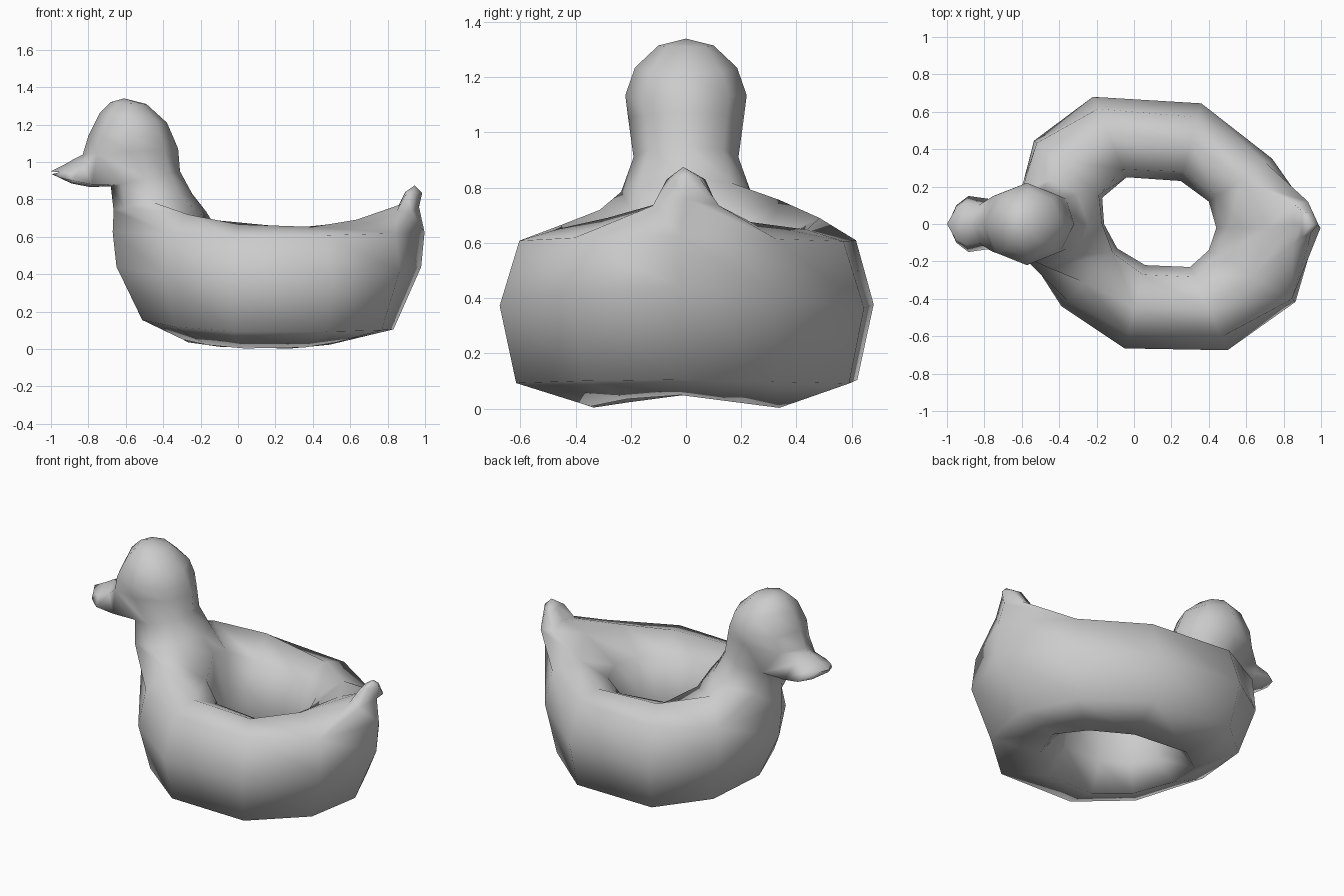
import bpy
import bmesh
from math import cos, sin, tau
from mathutils import Vector

cube = bpy.data.objects.get("Cube")
if cube:
    bpy.data.objects.remove(cube, do_unlink=True)

grey = bpy.data.materials.new("soft grey")
grey.use_nodes = True
colour = (0.6, 0.6, 0.6, 1)
grey.diffuse_color = colour
grey.node_tree.nodes["Principled BSDF"].inputs["Base Color"].default_value = colour

bm = bmesh.new()


def add_loop(points):
    return [bm.verts.new(p) for p in points]


def bridge(a, b):
    """Join two closed loops of equal length with quads."""
    n = len(a)
    for i in range(n):
        j = (i + 1) % n
        bm.faces.new((a[i], a[j], b[j], b[i]))


def open_patch(verts):
    """Remove the faces lying wholly inside a set of vertices."""
    inside = set(verts)
    faces = [f for f in bm.faces if inside.issuperset(f.verts)]
    bmesh.ops.delete(bm, geom=faces, context='FACES')


def grow(start, loops):
    """Grow a limb from an open loop; return all its loops."""
    result = [start]
    for points in loops:
        result.append(add_loop(points))
        bridge(result[-2], result[-1])
    return result


def cap(loop, tip):
    apex = bm.verts.new(tip)
    for i, v in enumerate(loop):
        bm.faces.new((v, loop[(i + 1) % len(loop)], apex))


def six(lower, upper, side):
    """Six-sided loop; each row is (middle x, middle z, side x, side z, half width)."""
    pts = []
    for row, s in ((lower, side), (upper, -side)):
        mx, mz, sx, sz, y = row
        pts += [(sx, s * y, sz), (mx, 0, mz), (sx, -s * y, sz)]
    return pts


# Swim ring: outer and inner outlines joined by eight-sided sections
outer = [(-.22, .68), (.36, .645), (.74, .35), (1, -.02), (.87, -.42),
         (.5, -.675), (-.05, -.665), (-.39, -.44), (-.67, 0), (-.54, .45)]
inner = [(-.04, .25), (.25, .23), (.40, .12), (.44, -.02), (.40, -.14),
         (.30, -.23), (.06, -.22), (-.09, -.13), (-.16, 0), (-.17, .14)]
UPPER, TOP, INNER = 1, 2, 3
ring = []
for o, i in zip(outer, inner):
    o, i = Vector(o), Vector(i)
    e = ((o.x - .17) / .84) ** 2          # how near the section is to either end
    front = e if o.x < 0 else 0
    crest = i.lerp(o, .5)
    section = [(1 - .04 * e ** 3, .36 + .08 * e), (.81 + .19 * e, .605 + .02 * e),
               (.5 + .2 * front, .645 + .05 * e + .15 * (crest.x - .35) ** 2),
               (.12 - .1 * front, .57 + .165 * front), (0, .36), (.05, .17),
               (.26, .05 * e), (.87 - .18 * e * e, .09 + .015 * e + .05 * front)]
    ring.append(add_loop([(*i.lerp(o, u), z) for u, z in section]))
for k in range(len(ring)):
    bridge(ring[k - 1], ring[k])

# Neck and head grown from the front crest
right, middle, left = ring[7], ring[8], ring[9]
base = [middle[UPPER], left[UPPER], left[TOP], left[INNER],
        middle[INNER], right[INNER], right[TOP], right[UPPER]]
open_patch(base + [middle[TOP]])
# Each level: front x and z, back x and z, half width
levels = [(-.665, .74, -.245, .83, .235), (-.68, .87, -.31, .95, .19),
          (-.83, 1.04, -.32, 1.07, .21), (-.80, 1.14, -.345, 1.13, .22),
          (-.74, 1.26, -.38, 1.21, .185), (-.68, 1.32, -.49, 1.31, .10)]
head_loops = []
for xf, zf, xb, zb, width in levels:
    f, b = Vector((xf, 0, zf)), Vector((xb, 0, zb))
    head_loops.append([(f + b) / 2 + (f - b) / 2 * cos(tau * k / 8)
                       + Vector((0, width * sin(tau * k / 8), 0)) for k in range(8)])
head = grow(base, head_loops)
cap(head[-1], (-.61, 0, 1.34))

# Flat beak grown from the front of the head
low, high = head[2], head[3]
mouth = [low[7], low[0], low[1], high[1], high[0], high[7]]
open_patch(mouth)
beak = grow(mouth, [
    six((-.79, .866, -.78, .88, .135), (-.87, 1.02, -.83, .98, .10), -1),
    six((-.89, .885, -.885, .90, .15), (-.93, .985, -.90, .95, .11), -1),
    six((-.995, .935, -.95, .915, .10), (-1, .95, -.955, .945, .08), -1)])
bm.faces.new(beak[-1])

# Tail grown from the back crest
a, b, c = ring[2], ring[3], ring[4]
rump = [a[UPPER], b[UPPER], c[UPPER], c[TOP], b[TOP], a[TOP]]
open_patch(rump)
tail = grow(rump, [
    six((.968, .76, .93, .735, .12), (.86, .77, .85, .74, .11), 1),
    six((.985, .835, .945, .835, .05), (.895, .84, .90, .83, .07), 1)])
cap(tail[-1], (.945, -.01, .875))

bmesh.ops.recalc_face_normals(bm, faces=bm.faces[:])
for f in bm.faces:
    f.smooth = True

mesh = bpy.data.meshes.new("duck_swim_ring")
bm.to_mesh(mesh)
bm.free()
mesh.materials.append(grey)
bpy.context.collection.objects.link(bpy.data.objects.new("duck_swim_ring", mesh))
